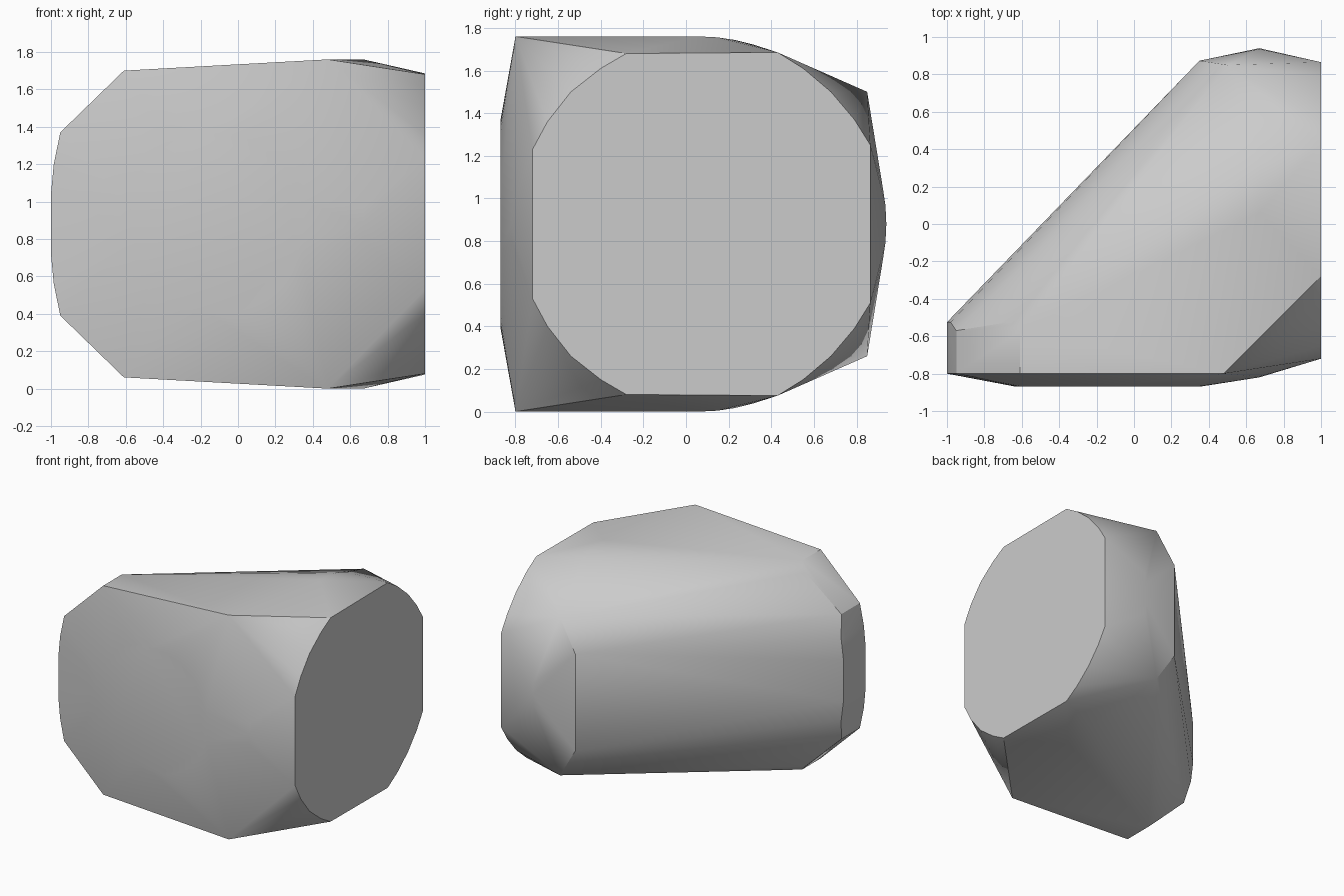
import bpy, bmesh, math

MID = 0.88  # height of the horizontal symmetry plane

cube = bpy.data.objects.get("Cube")
if cube:
    bpy.data.objects.remove(cube, do_unlink=True)

mat = bpy.data.materials.new("plain grey")
mat.use_nodes = True
grey = (0.6, 0.6, 0.6, 1)
mat.diffuse_color = grey
mat.node_tree.nodes["Principled BSDF"].inputs["Base Color"].default_value = grey

bm = bmesh.new()


def pair(x, y, z):
    """Add a corner and its mirror image below the symmetry plane."""
    for height in (z, 2 * MID - z):
        bm.verts.new((x, y, height))


def ring(centre, radius, steps, place):
    for i in range(steps):
        a = math.tau * i / steps
        bm.verts.new(place(centre + radius * math.cos(a), MID + radius * math.sin(a)))


# flat side face
for y, z in ((-0.72, 1.23), (-0.65, 1.36), (-0.54, 1.5), (-0.4, 1.61), (-0.28, 1.68),
             (0.43, 1.685), (0.55, 1.61), (0.68, 1.5), (0.79, 1.37), (0.865, 1.25)):
    pair(1, y, z)

# round shoulder behind the side face, and round front dome
ring(0.06, 0.88, 64, lambda u, z: (0.67, u - 0.0, z))
ring(-0.14, 0.49, 48, lambda u, z: (u, -0.87, z))

# front rim and narrow end
for x, z in ((-1, 1.04), (-0.985, 1.2), (-0.95, 1.37), (-0.61, 1.70)):
    pair(x, -0.8, z)
    pair(x, -0.57, z)
for x, z in ((-1, 1.04), (-0.98, 1.2), (-0.9, 1.37), (-0.67, 1.64)):
    pair(x, -0.525, z)
pair(0.48, -0.8, 1.76)

# back facet
for x, y, z in ((0.5, 0.85, 1.5), (0.35, 0.873, 1.26), (0.85, 0.873, 1.2)):
    pair(x, y, z)

# wrap all sections in one skin
hull = bmesh.ops.convex_hull(bm, input=bm.verts)
unused = {v for v in hull["geom_interior"] + hull["geom_unused"]
          if isinstance(v, bmesh.types.BMVert)}
bmesh.ops.delete(bm, geom=list(unused), context="VERTS")
bmesh.ops.dissolve_limit(bm, angle_limit=math.radians(0.5), verts=bm.verts, edges=bm.edges)
bmesh.ops.recalc_face_normals(bm, faces=bm.faces)

mesh = bpy.data.meshes.new("faceted_body")
bm.to_mesh(mesh)
bm.free()
mesh.materials.append(mat)
body = bpy.data.objects.new("faceted_body", mesh)
bpy.context.collection.objects.link(body)

# smooth shading with crisp edges
bpy.ops.object.select_all(action="DESELECT")
body.select_set(True)
bpy.context.view_layer.objects.active = body
bpy.ops.object.shade_smooth_by_angle(angle=math.radians(30))
